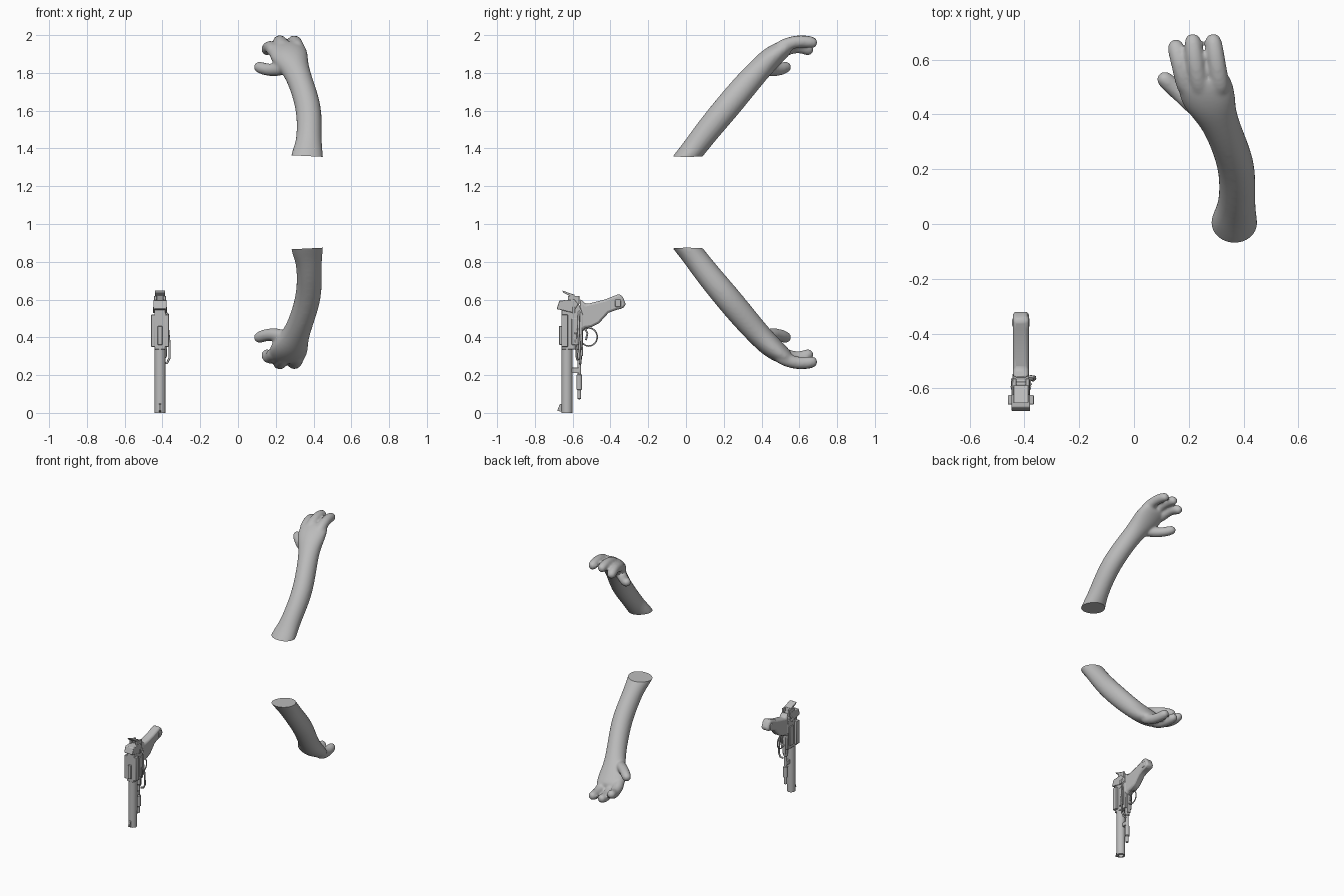
import bpy, bmesh, math
from mathutils import Vector, Matrix

cube = bpy.data.objects.get("Cube")
if cube:
    bpy.data.objects.remove(cube)

grey = bpy.data.materials.new("plain_grey")
grey.use_nodes = True
grey.diffuse_color = (0.5, 0.5, 0.5, 1)
grey.node_tree.nodes["Principled BSDF"].inputs["Base Color"].default_value = (0.5, 0.5, 0.5, 1)
GUN_X = -0.413


def add_object(name, bm, smooth=False):
    bmesh.ops.recalc_face_normals(bm, faces=bm.faces)
    mesh = bpy.data.meshes.new(name)
    bm.to_mesh(mesh)
    bm.free()
    mesh.materials.append(grey)
    obj = bpy.data.objects.new(name, mesh)
    bpy.context.collection.objects.link(obj)
    if smooth:
        bpy.ops.object.select_all(action='DESELECT')
        obj.select_set(True)
        bpy.context.view_layer.objects.active = obj
        bpy.ops.object.shade_smooth_by_angle(angle=math.radians(40))
    return obj


def loft(bm, rings, sides=12):
    """Tube through (centre, half width, half thickness) rings, capped at both ends."""
    centres = [Vector(r[0]) for r in rings]
    loops = []
    for i, (c, (_, wide, thick)) in enumerate(zip(centres, rings)):
        t = (centres[min(i + 1, len(rings) - 1)] - centres[max(i - 1, 0)]).normalized()
        side = (Vector((1, 0, 0)) - t * t.x).normalized()
        up = side.cross(t)
        loops.append([bm.verts.new(c + side * wide * math.cos(a) + up * thick * math.sin(a))
                      for a in (2 * math.pi * k / sides for k in range(sides))])
    for a, b in zip(loops, loops[1:]):
        for k in range(sides):
            bm.faces.new((a[k], a[k - 1], b[k - 1], b[k]))
    bm.faces.new(loops[0])
    bm.faces.new(loops[-1])


# Arm and hand: overlapping lofts fused into one smooth skin
bm = bmesh.new()
loft(bm, [((.36, -.08, 1.25), .09, .064), ((.365, .01, 1.36), .092, .064),
          ((.373, .05, 1.41), .074, .066), ((.378, .11, 1.49), .068, .069),
          ((.377, .21, 1.61), .071, .073), ((.34, .31, 1.73), .068, .071),
          ((.305, .39, 1.82), .073, .065), ((.275, .45, 1.88), .104, .063),
          ((.258, .51, 1.925), .106, .05), ((.25, .55, 1.945), .085, .035)])
digits = [[(.20, .47, 1.90), (.178, .55, 1.935), (.162, .61, 1.94), (.146, .675, 1.91)],
          [(.245, .47, 1.92), (.23, .55, 1.96), (.22, .62, 1.972), (.211, .70, 1.955)],
          [(.32, .47, 1.92), (.307, .55, 1.96), (.297, .62, 1.97), (.285, .70, 1.955)],
          [(.26, .40, 1.83), (.20, .45, 1.815), (.15, .495, 1.815), (.088, .55, 1.84)]]
for path in digits:
    loft(bm, [(p, r, r) for p, r in zip(path, (.04, .036, .034, .033))])
arm = add_object("raw_arm", bm)
sub = arm.modifiers.new("round", 'SUBSURF')
sub.levels = sub.render_levels = 2
remesh = arm.modifiers.new("fuse", 'REMESH')
remesh.mode = 'VOXEL'
remesh.voxel_size = 0.008
relax = arm.modifiers.new("relax", 'SMOOTH')
relax.factor, relax.iterations = 0.5, 8
skin = bpy.data.meshes.new_from_object(arm.evaluated_get(bpy.context.evaluated_depsgraph_get()))
bpy.data.objects.remove(arm)

# Upper arm as is, lower arm mirrored in height; both cut flat at the end
for name, flip in (("upper_arm", False), ("lower_arm", True)):
    bm = bmesh.new()
    bm.from_mesh(skin)
    cut = bmesh.ops.bisect_plane(bm, geom=bm.verts[:] + bm.edges[:] + bm.faces[:],
                                 plane_co=(.36, 0, 1.36), plane_no=(.05, 0, 1), clear_inner=True)
    bmesh.ops.contextual_create(bm, geom=[e for e in cut["geom_cut"] if isinstance(e, bmesh.types.BMEdge)])
    if flip:
        bm.transform(Matrix.Translation((0, 0, 2.23)) @ Matrix.Scale(-1, 4, (0, 0, 1)))
    add_object(name, bm, True)


def bevel(obj, width):
    mod = obj.modifiers.new("bevel", 'BEVEL')
    mod.width, mod.segments, mod.limit_method = width, 2, 'ANGLE'


def plate(name, outline, half, x=GUN_X, soft=0.004):
    """Side outline of (y, z) points, given thickness across x."""
    bm = bmesh.new()
    face = bm.faces.new([bm.verts.new((x - half, y, z)) for y, z in outline])
    out = bmesh.ops.extrude_face_region(bm, geom=[face])
    bmesh.ops.translate(bm, vec=(2 * half, 0, 0),
                        verts=[v for v in out["geom"] if isinstance(v, bmesh.types.BMVert)])
    obj = add_object(name, bm, True)
    bevel(obj, soft)
    return obj


def box(name, y0, y1, z0, z1, half, x=GUN_X, soft=0.003):
    return plate(name, [(y0, z0), (y1, z0), (y1, z1), (y0, z1)], half, x, soft)


def turned(name, x, y, profile, sides=20):
    """Profile of (radius, z) points spun about an upright axis."""
    bm = bmesh.new()
    verts = [bm.verts.new((x + r, y, z)) for r, z in profile]
    edges = [bm.edges.new(p) for p in zip(verts, verts[1:])]
    bmesh.ops.spin(bm, geom=verts + edges, cent=(x, y, 0), axis=(0, 0, 1),
                   angle=2 * math.pi, steps=sides)
    bmesh.ops.remove_doubles(bm, verts=bm.verts, dist=1e-5)
    return add_object(name, bm, True)


def wire(name, points, radius, cyclic=False):
    curve = bpy.data.curves.new(name, 'CURVE')
    curve.dimensions = '3D'
    curve.bevel_depth, curve.bevel_resolution, curve.use_fill_caps = radius, 2, True
    spline = curve.splines.new('POLY')
    spline.points.add(len(points) - 1)
    for point, co in zip(spline.points, points):
        point.co = (*co, 1)
    spline.use_cyclic_u = cyclic
    curve.materials.append(grey)
    bpy.context.collection.objects.link(bpy.data.objects.new(name, curve))


# Pistol pointing down: hollow barrel with sight
turned("barrel", GUN_X, -.63, [(0, .1), (.018, .1), (.018, 0), (.029, 0), (.03, .35), (0, .35)])
plate("front_sight", [(-.655, .005), (-.682, .012), (-.668, .045), (-.655, .05)], .006, soft=.001)

# Receiver, rear block and side rails
plate("receiver", [(-.66, .335), (-.55, .335), (-.545, .52), (-.57, .585), (-.66, .57)], .03)
plate("rear_block", [(-.685, .55), (-.60, .53), (-.57, .575), (-.59, .6), (-.67, .595)], .034)
for side in (-1, 1):
    x = GUN_X + side * .036
    box("side_rail", -.66, -.625, .35, .52, .011, x)
    box("side_groove_plate", -.605, -.565, .36, .50, .005, GUN_X + side * .032, .002)
    box("rear_ear", -.625, -.565, .575, .62, .007, GUN_X + side * .024, .002)
    turned("toggle_pin", GUN_X + side * .03, -.595, [(0, .53), (.008, .53), (.008, .56), (0, .56)], 10)
box("front_slot", -.672, -.655, .36, .46, .012)
plate("hammer", [(-.605, .59), (-.585, .59), (-.59, .625), (-.61, .632), (-.655, .648),
                 (-.65, .636), (-.615, .62)], .027, soft=.002)

# Grip
plate("grip", [(-.56, .42), (-.535, .45), (-.50, .455), (-.46, .475), (-.41, .53), (-.37, .545),
               (-.33, .555), (-.318, .575), (-.335, .615), (-.352, .63), (-.385, .618), (-.43, .6),
               (-.49, .585), (-.53, .575), (-.56, .605)], .029, soft=.012)
box("grip_collar", -.375, -.345, .56, .6, .032, soft=.004)

# Trigger guard and trigger
wire("trigger_guard", [(GUN_X, -.515 + .045 * math.cos(a), .402 + .048 * math.sin(a))
                       for a in (math.pi * k / 12 for k in range(24))], .004, True)
wire("trigger", [(GUN_X, -.535, .45), (GUN_X, -.522, .42), (GUN_X, -.53, .385)], .005)

# Rod under the barrel, with collars
turned("under_rod", GUN_X, -.565, [(0, .07), (.01, .075), (.01, .12), (.016, .125), (.016, .2),
                                   (.01, .205), (.01, .28), (.016, .285), (.016, .345), (0, .345)], 14)
box("rod_bracket", -.61, -.56, .21, .24, .01)
box("frame_under", -.575, -.545, .3, .5, .014)

# Looped tube along the side
wire("side_tube", [(-.39, -.565, .54), (-.372, -.567, .52), (-.37, -.57, .44), (-.363, -.565, .37),
                   (-.363, -.56, .29), (-.375, -.558, .265), (-.398, -.56, .26)], .006)
wire("side_tube_inner", [(-.385, -.585, .5), (-.378, -.585, .42), (-.382, -.58, .3),
                         (-.395, -.575, .28)], .005)
